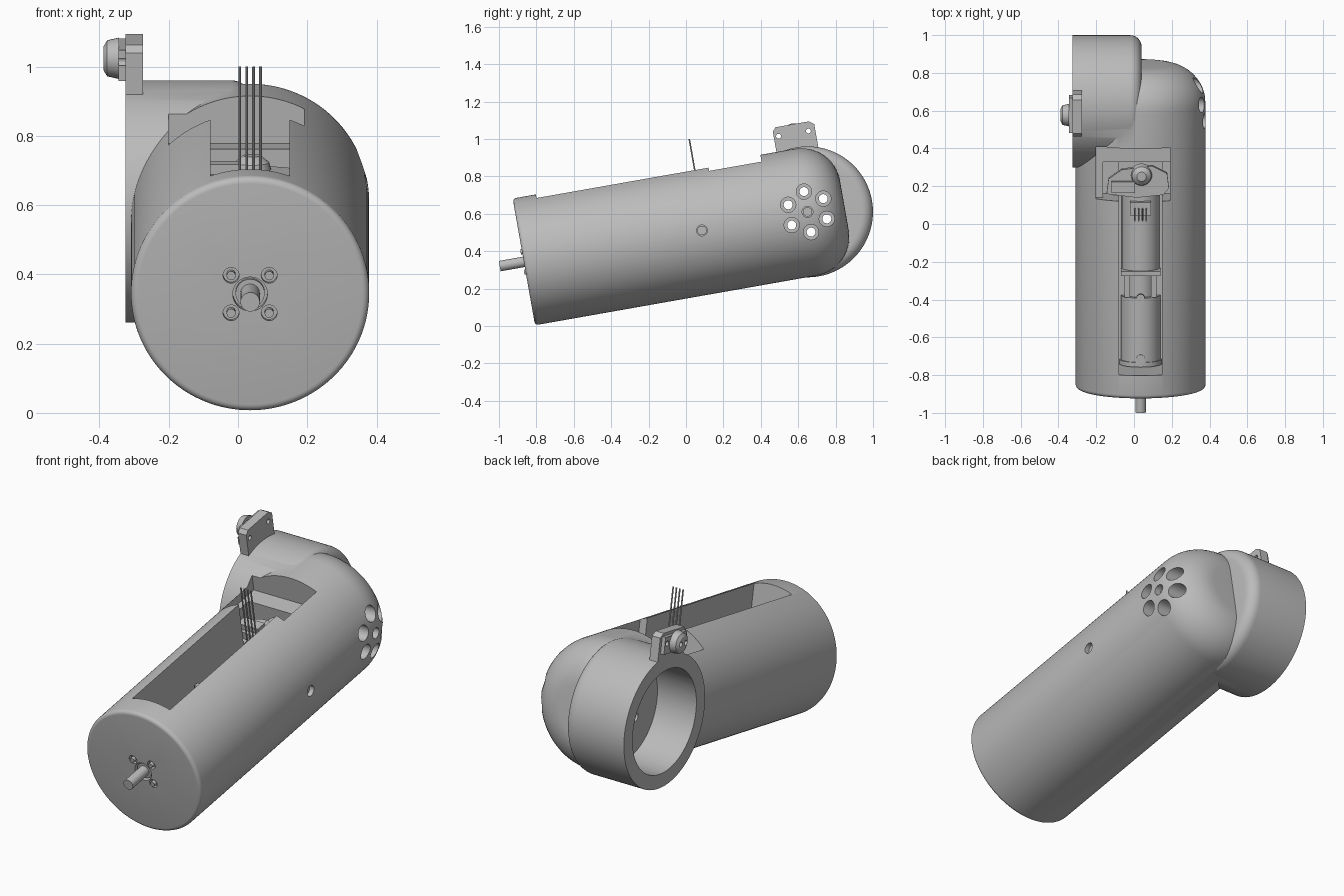
import bpy, bmesh, math
from mathutils import Matrix, Vector

if "Cube" in bpy.data.objects:
    bpy.data.objects.remove(bpy.data.objects["Cube"])

# One plain grey for everything
grey = bpy.data.materials.new("plain_grey")
grey.use_nodes = True
grey.diffuse_color = (0.5, 0.5, 0.5, 1)
grey.node_tree.nodes["Principled BSDF"].inputs["Base Color"].default_value = (0.5, 0.5, 0.5, 1)

# Tube frame: local y runs along the tilted tube, origin at its front face
FRAME = Matrix.Translation((0.035, -0.867, 0.343)) @ Matrix.Rotation(math.radians(10), 4, 'X')
ELBOW = 1.54
AXES = {'X': Matrix.Rotation(math.pi / 2, 4, 'Y'),
        'Y': Matrix.Rotation(-math.pi / 2, 4, 'X'),
        'Z': Matrix.Identity(4)}


def make(name, bm):
    bmesh.ops.recalc_face_normals(bm, faces=bm.faces)
    mesh = bpy.data.meshes.new(name)
    bm.to_mesh(mesh)
    bm.free()
    mesh.materials.append(grey)
    obj = bpy.data.objects.new(name, mesh)
    bpy.context.collection.objects.link(obj)
    obj.matrix_world = FRAME
    return obj


def lathe(name, profile, axis, at=(0, 0, 0), steps=96):
    """Spin (radius, height) points around an axis."""
    bm = bmesh.new()
    vs = [bm.verts.new((r, 0, h)) for r, h in profile]
    edges = [bm.edges.new(p) for p in zip(vs, vs[1:])]
    bmesh.ops.spin(bm, geom=vs + edges, cent=(0, 0, 0), axis=(0, 0, 1),
                   angle=math.tau, steps=steps, use_merge=True)
    bmesh.ops.remove_doubles(bm, verts=bm.verts, dist=1e-5)
    bm.transform(Matrix.Translation(at) @ AXES[axis])
    return make(name, bm)


def rod(name, r, lo, hi, axis, at=(0, 0, 0), steps=32):
    return lathe(name, [(0, lo), (r, lo), (r, hi), (0, hi)], axis, at, steps)


def box(name, lo, hi):
    bm = bmesh.new()
    bmesh.ops.create_cube(bm, size=1)
    lo, hi = Vector(lo), Vector(hi)
    bm.transform(Matrix.Translation((lo + hi) / 2) @ Matrix.Diagonal((*(hi - lo), 1)))
    return make(name, bm)


def prism(name, points, offset):
    """Extrude a flat outline along an offset."""
    bm = bmesh.new()
    face = bm.faces.new([bm.verts.new(p) for p in points])
    new = bmesh.ops.extrude_face_region(bm, geom=[face])["geom"]
    bmesh.ops.translate(bm, vec=offset, verts=[v for v in new if isinstance(v, bmesh.types.BMVert)])
    return make(name, bm)


def boolean(obj, tool, op='DIFFERENCE'):
    mod = obj.modifiers.new("cut", 'BOOLEAN')
    mod.object, mod.operation, mod.solver = tool, op, 'EXACT'
    bpy.context.view_layer.update()
    result = bpy.data.meshes.new_from_object(obj.evaluated_get(bpy.context.evaluated_depsgraph_get()))
    obj.modifiers.clear()
    obj.data = result
    bpy.data.objects.remove(tool)


def arc(r, centre_r, centre_h, a, b, n=12):
    return [(centre_r + r * math.cos(math.radians(a + (b - a) * i / n)),
             centre_h + r * math.sin(math.radians(a + (b - a) * i / n))) for i in range(n + 1)]


# Tube with a small front round and a large rounded back
R, END, ROUND = 0.344, 1.74, 0.21
body = lathe("tube_housing", [(0, 0)] + arc(0.02, R - 0.02, 0.02, -90, 0, 5)
             + arc(ROUND, R - ROUND, END - ROUND, 0, 90) + [(0, END)], 'Y', steps=128)

# Side cup at the elbow, rounded on its inner end
cup = lathe("cup", [(0, -0.36), (0.35, -0.36)] + arc(0.06, 0.29, -0.055, 0, 90, 8)
            + [(0, 0.005)], 'X', (0, ELBOW, 0), 128)
boolean(body, cup, 'UNION')
boolean(body, rod("cup_bore", 0.275, -0.5, -0.125, 'X', (0, ELBOW, 0), 96))

# Motor slot and wider board pocket in the top
boolean(body, box("slot", (-0.114, 0.126, 0), (0.114, 1.25, 0.6)))
boolean(body, rod("slot_bed", 0.114, 0.126, 1.25, 'Y'))
boolean(body, box("pocket", (-0.235, 1.06, 0.205), (0.155, 1.345, 0.6)))
boolean(body, box("pocket_floor", (-0.2, 1.06, 0.09), (0.155, 1.25, 0.3)))

# Ring of stepped holes and the centre hole at the elbow
for i in range(6):
    a = math.radians(90 + 60 * i)
    spot = (0, ELBOW + 0.11 * math.cos(a), 0.11 * math.sin(a))
    boolean(body, rod("hole", 0.024, -0.2, 0.6, 'X', spot))
    boolean(body, rod("counterbore", 0.041, 0.1, 0.6, 'X', spot))
boolean(body, rod("centre_hole", 0.029, 0.15, 0.6, 'X', (0, ELBOW, 0)))
boolean(body, rod("side_hole", 0.029, 0.2, 0.6, 'X', (0, 0.967, 0)))
parts = [body]

# Screws sunk in the side
parts.append(rod("elbow_screw", 0.025, 0.14, 0.31, 'X', (0, ELBOW, 0)))
parts.append(rod("side_screw", 0.025, 0.19, 0.32, 'X', (0, 0.967, 0)))

# Front shaft, boss opening and four screws
boolean(body, rod("boss_recess", 0.05, -0.1, 0.03, 'Y'))
parts.append(rod("shaft_boss", 0.042, 0.01, 0.05, 'Y'))
parts.append(rod("drive_shaft", 0.028, -0.131, 0.2, 'Y'))
for x in (-0.055, 0.055):
    for z in (-0.055, 0.055):
        boolean(body, rod("screw_recess", 0.023, -0.1, 0.02, 'Y', (x, 0, z)))
        parts.append(rod("front_screw", 0.013, -0.008, 0.03, 'Y', (x, 0, z), 16))

# Motor, gearbox and driver case in the slot
parts.append(rod("motor_flange", 0.112, 0.13, 0.155, 'Y', steps=64))
parts.append(rod("gearbox", 0.105, 0.155, 0.5, 'Y', steps=64))
for y in (0.175, 0.5):
    parts.append(rod("gearbox_screw", 0.022, 0.09, 0.11, 'Z', (0, y, 0), 16))
parts.append(rod("motor_neck", 0.075, 0.49, 0.64, 'Y', steps=48))
for side in (-1, 1):
    parts.append(box("neck_post", (side * 0.07 - 0.015, 0.5, 0), (side * 0.07 + 0.015, 0.64, 0.09)))
parts.append(box("motor_plate", (-0.105, 0.62, -0.03), (0.105, 0.645, 0.11)))
parts.append(rod("motor_can", 0.1, 0.645, 1.05, 'Y', steps=64))
parts.append(box("pin_header", (-0.055, 0.95, 0.08), (0.055, 1.02, 0.13)))
for i in range(4):
    parts.append(rod("pin", 0.004, 0.1, 0.493, 'Z', (-0.03 + 0.02 * i, 0.985, 0), 8))

# Circuit board with connector and sensor dome
outline = [(-0.18, 1.07), (-0.02, 1.05), (0.12, 1.065), (0.15, 1.1),
           (0.14, 1.18), (0.06, 1.22), (-0.1, 1.2), (-0.17, 1.15)]
parts.append(prism("circuit_board", [(x, y, 0.12) for x, y in outline], (0, 0, 0.04)))
parts.append(box("connector", (-0.155, 1.08, 0.15), (-0.03, 1.14, 0.19)))
parts.append(lathe("sensor_dome", [(0, 0.14), (0.06, 0.14), (0.05, 0.18), (0.025, 0.2), (0, 0.2)],
                   'Z', (0.005, 1.17, 0), 32))

# Bracket plate on the cup rim, with two screw holes
SX = -0.36
yz = [(-0.108, 0.3), (-0.108, 0.455), (-0.09, 0.475), (0.09, 0.475), (0.117, 0.455), (0.117, 0.3)]
plate = prism("bracket_plate", [(SX, ELBOW + y, z) for y, z in yz], (0.05, 0, 0))
boolean(plate, rod("cup_clearance", 0.276, -0.5, 0.1, 'X', (0, ELBOW, 0), 96))
clip = prism("bracket_clip", [(SX - 0.02, ELBOW - 0.09, 0.37), (SX - 0.02, ELBOW + 0.1, 0.37),
                              (SX - 0.02, ELBOW + 0.1, 0.46), (SX - 0.02, ELBOW - 0.09, 0.46)], (0.02, 0, 0))
for y in (-0.082, 0.08):
    boolean(plate, rod("plate_hole", 0.013, -0.6, 0, 'X', (0, ELBOW + y, 0.425), 24))
    boolean(clip, rod("clip_hole", 0.013, -0.6, 0, 'X', (0, ELBOW + y, 0.425), 24))
knob = lathe("bracket_knob", [(0, 0.0), (0.06, 0.0), (0.052, -0.035), (0.035, -0.045), (0, -0.045)],
             'X', (SX - 0.018, ELBOW, 0.42), 32)
for y in (-0.022, 0.022):
    boolean(knob, rod("knob_socket", 0.013, -0.1, -0.02, 'X', (SX - 0.018, ELBOW + y, 0.42), 24))
parts += [plate, clip, knob]

# Smooth curved faces, keep sharp edges
bpy.ops.object.select_all(action='DESELECT')
for obj in parts:
    obj.select_set(True)
bpy.context.view_layer.objects.active = body
bpy.ops.object.shade_smooth_by_angle(angle=math.radians(30))
